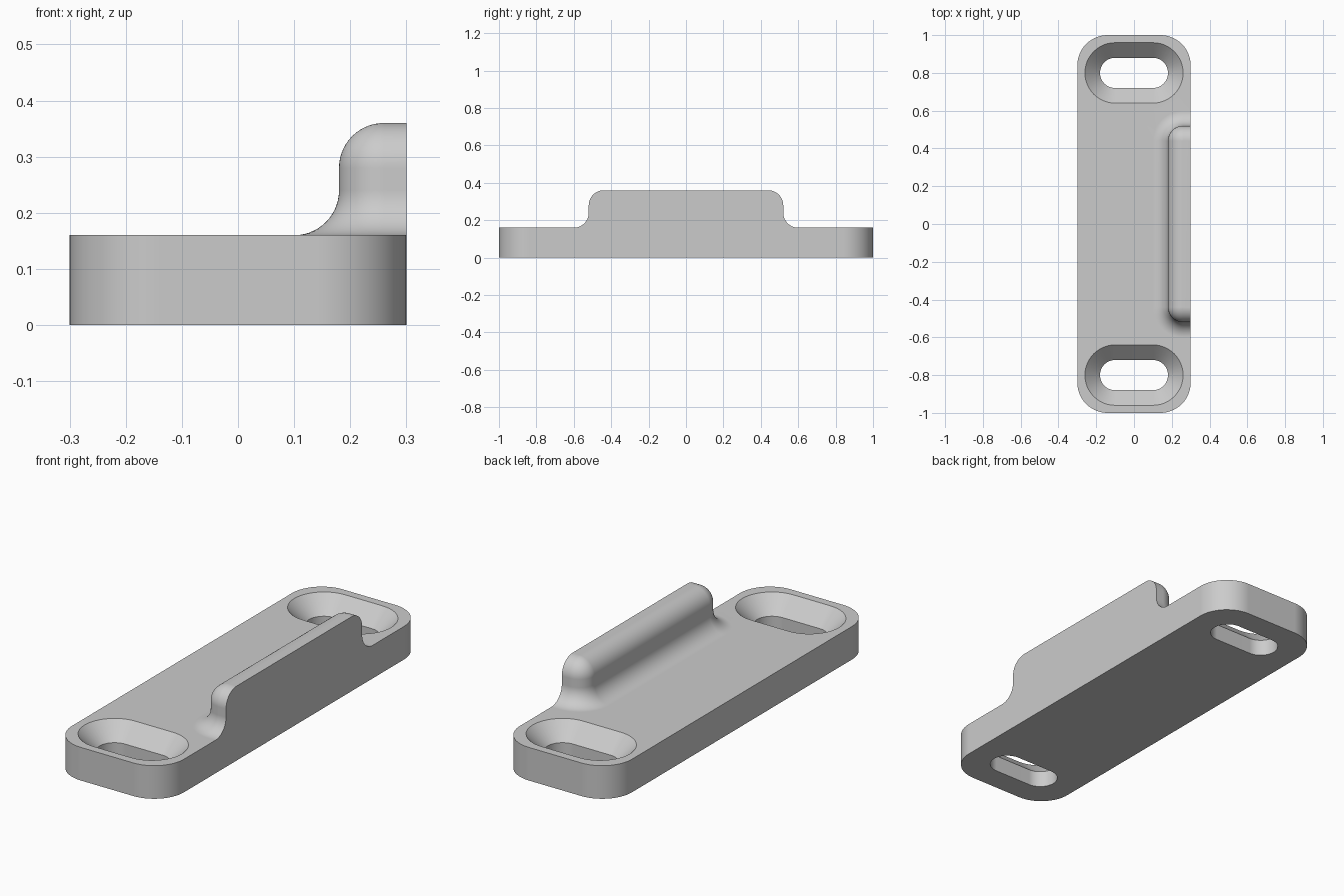
import bpy, bmesh
from math import sin, cos, pi

HALF_X, HALF_Y = 0.3, 1.0
PLATE_Z, RIB_Z, SINK_Z = 0.16, 0.36, 0.08
RIB_X, RIB_Y, R = 0.18, 0.52, 0.08
CORNER, SEG = 0.16, 14

if "Cube" in bpy.data.objects:
    bpy.data.objects.remove(bpy.data.objects["Cube"])

bm = bmesh.new()


def arc(cx, cy, r, start, end, n=SEG):
    angles = [start + (end - start) * i / n for i in range(n + 1)]
    return [(cx + r * cos(a), cy + r * sin(a)) for a in angles]


def ring(points, z):
    return [bm.verts.new((x, y, z)) for x, y in points]


def pairs(verts, closed=True):
    return list(zip(verts, verts[1:] + (verts[:1] if closed else [])))


def skin(a, b, closed=True):
    for (a0, a1), (b0, b1) in zip(pairs(a, closed), pairs(b, closed)):
        bm.faces.new((a0, a1, b1, b0))


def fill(edge_pairs, normal):
    edges = [bm.edges.get(p) or bm.edges.new(p) for p in edge_pairs]
    bmesh.ops.triangle_fill(bm, use_beauty=True, edges=edges, normal=normal)


# Plate outline, running counter-clockwise from one end of the +x side to the other
cx, cy = HALF_X - CORNER, HALF_Y - CORNER
outline = (arc(cx, cy, CORNER, 0, pi / 2) + arc(-cx, cy, CORNER, pi / 2, pi)
           + arc(-cx, -cy, CORNER, pi, 1.5 * pi) + arc(cx, -cy, CORNER, 1.5 * pi, 2 * pi))
low, high = ring(outline, 0), ring(outline, PLATE_Z)
skin(low, high, closed=False)

# Countersunk slots
slots_low, slots_high = [], []
for y in (-0.8, 0.8):
    def slot(r):
        return arc(0.1, y, r, -pi / 2, pi / 2, 24) + arc(-0.1, y, r, pi / 2, 1.5 * pi, 24)
    levels = [ring(slot(0.08), 0), ring(slot(0.08), SINK_Z), ring(slot(0.16), PLATE_Z)]
    skin(levels[0], levels[1])
    skin(levels[1], levels[2])
    slots_low += pairs(levels[0])
    slots_high += pairs(levels[2])


# Rib: foot fillet, upright wall, rounded top edge
def rib_path(offset):
    r, x, y = R + offset, RIB_X + R, RIB_Y - R
    return ([(HALF_X, y + r)] + arc(x, y, r, pi / 2, pi)
            + arc(x, -y, r, pi, 1.5 * pi) + [(HALF_X, -y - r)])


section = arc(R, PLATE_Z + R, R, 1.5 * pi, pi) + [
    (x, z) for x, z in arc(-R, RIB_Z - R, R, 0, pi / 2)]
rib = [ring(rib_path(offset), z) for offset, z in section]
for a, b in zip(rib, rib[1:]):
    skin(a, b, closed=False)
bm.faces.new(rib[-1])

# Flat +x side, including the end profile of the rib
bm.faces.new([low[-1], low[0], high[0]] + [r[0] for r in rib]
             + [r[-1] for r in reversed(rib)] + [high[-1]])

# Flat underside and flat top around the slots and the rib
fill(pairs(low) + slots_low, (0, 0, -1))
fill(pairs(high, False) + pairs([high[0]] + rib[0] + [high[-1]], False) + slots_high, (0, 0, 1))

bmesh.ops.remove_doubles(bm, verts=bm.verts[:], dist=1e-5)
bmesh.ops.recalc_face_normals(bm, faces=bm.faces[:])

mesh = bpy.data.meshes.new("ribbed_mounting_plate")
bm.to_mesh(mesh)
bm.free()
plate = bpy.data.objects.new("ribbed_mounting_plate", mesh)
bpy.context.collection.objects.link(plate)

# Plain grey material
grey = bpy.data.materials.new("light_grey")
grey.use_nodes = True
grey.diffuse_color = (0.6, 0.6, 0.6, 1)
grey.node_tree.nodes["Principled BSDF"].inputs["Base Color"].default_value = (0.6, 0.6, 0.6, 1)
mesh.materials.append(grey)

# Smooth curves, crisp edges, flat large faces
bpy.ops.object.select_all(action="DESELECT")
plate.select_set(True)
bpy.context.view_layer.objects.active = plate
bpy.ops.object.shade_smooth_by_angle(angle=pi / 6)
weighted = plate.modifiers.new("flat_face_normals", "WEIGHTED_NORMAL")
weighted.keep_sharp = True
